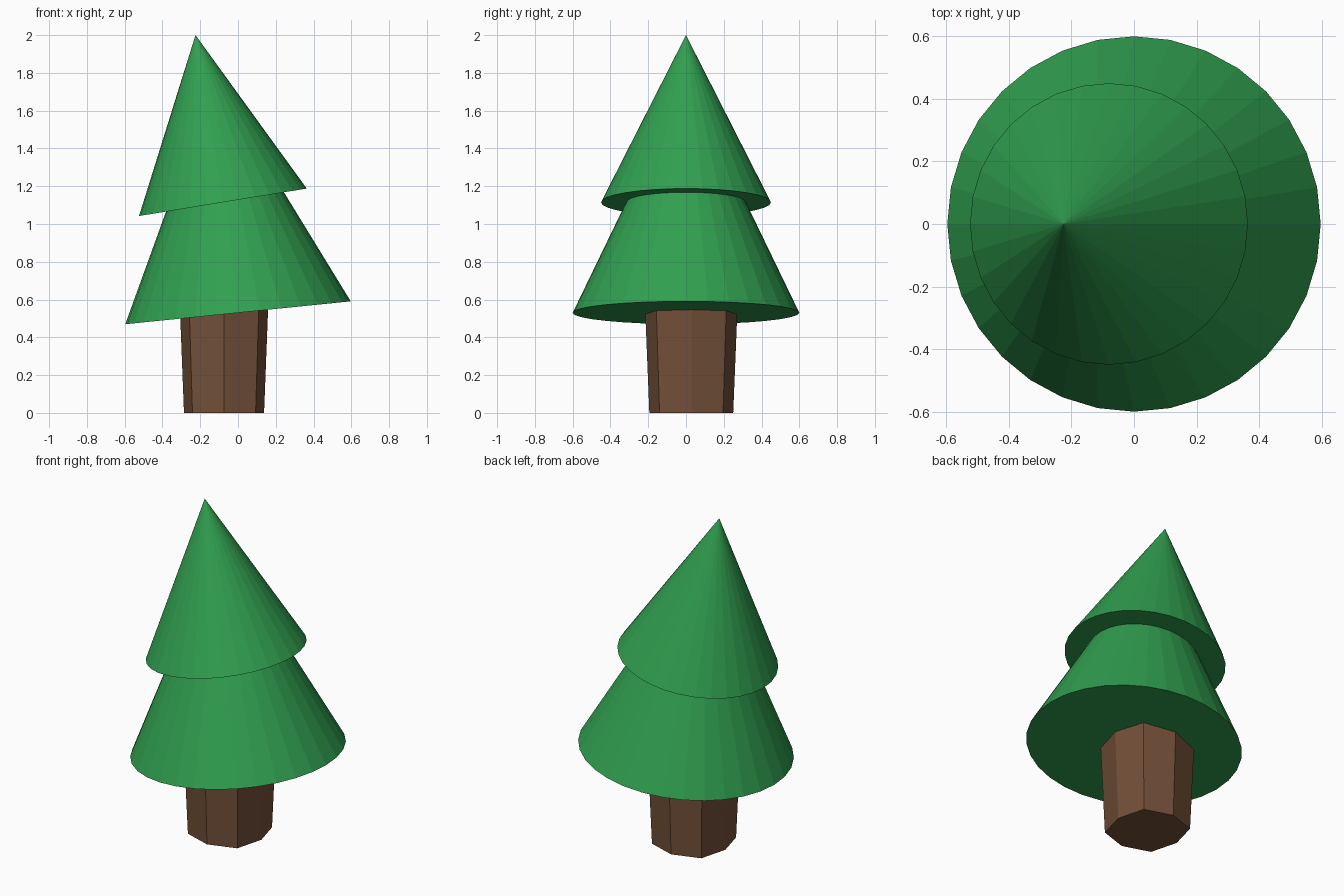
import bpy
import bmesh
from math import radians, sin, cos

if "Cube" in bpy.data.objects:
    bpy.data.objects.remove(bpy.data.objects["Cube"])


def material(name, color):
    mat = bpy.data.materials.new(name)
    mat.diffuse_color = color
    mat.use_nodes = True
    mat.node_tree.nodes["Principled BSDF"].inputs["Base Color"].default_value = mat.diffuse_color
    return mat


def add_object(name, bm, mat):
    bmesh.ops.recalc_face_normals(bm, faces=bm.faces)
    mesh = bpy.data.meshes.new(name)
    bm.to_mesh(mesh)
    bm.free()
    mesh.materials.append(mat)
    obj = bpy.data.objects.new(name, mesh)
    bpy.context.collection.objects.link(obj)
    return obj


def foliage(name, x, z, radius, height, lean):
    """32-sided cone whose base centre is at (x, 0, z), leaning towards -x."""
    bm = bmesh.new()
    steps = 32
    ring = [bm.verts.new((radius * cos(radians(360 * i / steps)),
                          radius * sin(radians(360 * i / steps)), 0))
            for i in range(steps)]
    tip = bm.verts.new((0, 0, height))
    bm.faces.new(ring[::-1])
    for i in range(steps):
        bm.faces.new((ring[i], ring[(i + 1) % steps], tip))
    obj = add_object(name, bm, leaf)
    obj.location = (x, 0, z)
    obj.rotation_euler = (0, radians(-lean), 0)


leaf = material("leaf_green", (0.03, 0.35, 0.08, 1))
bark = material("bark_brown", (0.17, 0.08, 0.04, 1))

# Leaning foliage tiers
foliage("lower_foliage", 0.0, 0.53, 0.60, 1.247, 5.8)
foliage("upper_foliage", -0.08, 1.115, 0.45, 0.897, 9.3)

# Off-centre trunk: squarish octagon, slightly wider at the top
section = [(0.212, 0), (0.167, 0.168), (0, 0.222), (-0.167, 0.168),
           (-0.212, 0), (-0.167, -0.168), (0, -0.222), (0.167, -0.168)]
bm = bmesh.new()
rings = [[bm.verts.new((x * s - 0.074, y * s + 0.028, z)) for x, y in section]
         for z, s in ((0, 1.0), (0.6, 1.11))]
bm.faces.new(rings[0][::-1])
bm.faces.new(rings[1])
for i in range(8):
    j = (i + 1) % 8
    bm.faces.new((rings[0][i], rings[0][j], rings[1][j], rings[1][i]))
add_object("trunk", bm, bark)
